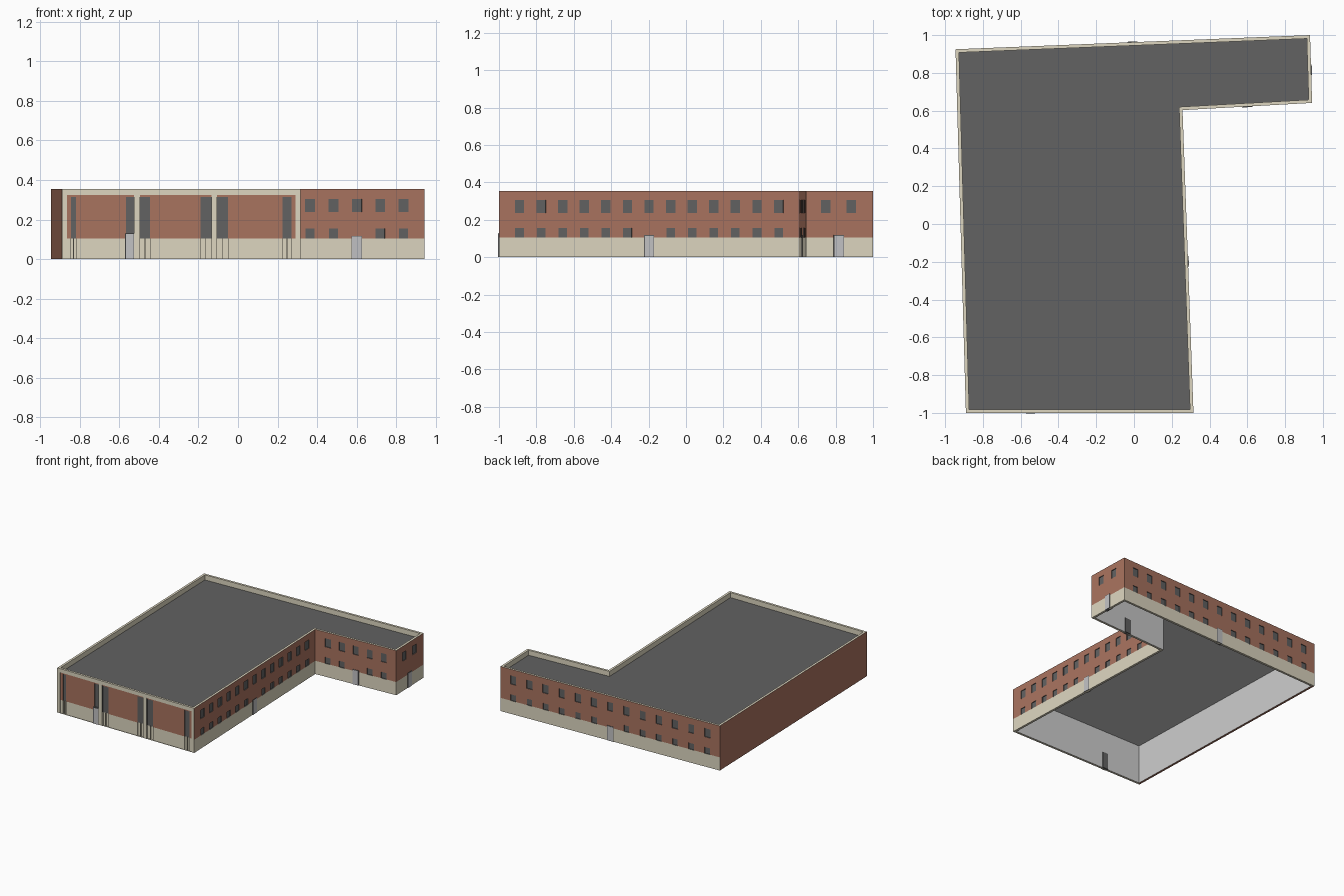
import bpy, bmesh
from mathutils import Vector

cube = bpy.data.objects.get("Cube")
if cube:
    bpy.data.objects.remove(cube, do_unlink=True)


def material(name, rgb):
    m = bpy.data.materials.new(name)
    m.use_nodes = True
    col = [((c / 255 + 0.055) / 1.055) ** 2.4 for c in rgb] + [1]
    m.diffuse_color = col
    m.node_tree.nodes["Principled BSDF"].inputs["Base Color"].default_value = col
    return m


BRICK, CREAM, DARK, GREY, PLASTER = range(5)
MATS = [material("brick", (169, 115, 95)), material("cream_stone", (221, 214, 192)),
        material("dark_grey", (98, 98, 98)), material("door_grey", (194, 194, 196)),
        material("plaster", (204, 204, 204))]

HEIGHT, ROOF, BASE, THICK = 0.355, 0.315, 0.105, 0.018

# Footprint, counter-clockwise from the front left corner as seen from the front
PLAN = [Vector(p) for p in ((-0.89, -1), (0.315, -1), (0.257, 0.603),
                            (0.943, 0.641), (0.932, 1), (-0.945, 0.925))]


def frame(i):
    """Start, direction, outward normal and length of one side."""
    p, q = PLAN[i], PLAN[(i + 1) % len(PLAN)]
    d = (q - p).normalized()
    return p, d, Vector((d.y, -d.x)), (q - p).length


def place(i, u, z, depth):
    p, d, n, _ = frame(i)
    v = p + d * u - n * depth
    return (v.x, v.y, z)


def make(name, faces):
    """Object from (points, material) faces."""
    bm = bmesh.new()
    for pts, mat in faces:
        bm.faces.new([bm.verts.new(p) for p in pts]).material_index = mat
    bmesh.ops.remove_doubles(bm, verts=bm.verts, dist=0.0001)
    mesh = bpy.data.meshes.new(name)
    bm.to_mesh(mesh)
    bm.free()
    for m in MATS:
        mesh.materials.append(m)
    ob = bpy.data.objects.new(name, mesh)
    bpy.context.collection.objects.link(ob)


def reveal(m1, d1, m2, d2):
    """Window frames line their own reveals; elsewhere the shallower panel does."""
    if DARK in (m1, m2):
        return DARK
    return m1 if d1 < d2 else m2


def wall(name, i, ground, patches):
    """Facade panelled by patches (u0, u1, z0, z1, material, depth); later ones win."""
    length = frame(i)[3]
    patches = [(0, length, 0, HEIGHT, ground, 0)] + patches
    us = sorted({round(u, 4) for p in patches for u in p[:2]})
    zs = sorted({round(z, 4) for p in patches for z in p[2:4]})

    def cell(a, b):
        u, z = (us[a] + us[a + 1]) / 2, (zs[b] + zs[b + 1]) / 2
        return [p for p in patches if p[0] < u < p[1] and p[2] < z < p[3]][-1][4:]

    faces = []
    for a in range(len(us) - 1):
        for b in range(len(zs) - 1):
            (u0, u1), (z0, z1) = us[a:a + 2], zs[b:b + 2]
            mat, d = cell(a, b)
            ring = ((u0, z0), (u1, z0), (u1, z1), (u0, z1))
            faces.append(([place(i, u, z, d) for u, z in ring], mat))
            # Reveals where neighbouring panels sit at different depths
            if a + 2 < len(us):
                m2, e = cell(a + 1, b)
                if e != d:
                    pts = ((z0, d), (z0, e), (z1, e), (z1, d))
                    faces.append(([place(i, u1, z, k) for z, k in pts], reveal(mat, d, m2, e)))
            if b + 2 < len(zs):
                m2, e = cell(a, b + 1)
                if e != d:
                    pts = ((u0, d), (u1, d), (u1, e), (u0, e))
                    faces.append(([place(i, u, z1, k) for u, k in pts], reveal(mat, d, m2, e)))
    make(name, faces)


def box(i, u0, u1, z1, d0, d1, mat):
    """Box set through a wall between two depths."""
    def ring(z):
        return [place(i, u, z, d) for u, d in ((u0, d0), (u1, d0), (u1, d1), (u0, d1))]
    lo, hi = ring(0), ring(z1)
    sides = [[lo[k], lo[(k + 1) % 4], hi[(k + 1) % 4], hi[k]] for k in range(4)]
    return [(f, mat) for f in sides + [hi, lo[::-1]]]


def door(name, i, u, height=0.118, width=0.054):
    """Dark frame through the wall with a pale leaf on the outside."""
    a, b = u - width / 2, u + width / 2
    make(name, box(i, a, b, height, -0.003, THICK + 0.006, DARK)
         + box(i, a + 0.004, b - 0.003, height - 0.004, -0.004, -0.002, GREY))


def windows(centres, z0, z1, w=0.05):
    return [(u - w / 2, u + w / 2, z0, z1, DARK, 0.006) for u in centres]


def two_rows(name, i, upper, lower):
    base = [(0, frame(i)[3], 0, BASE, CREAM, 0)]
    wall(name, i, BRICK, base + windows(upper, 0.237, 0.305)
         + windows(lower, BASE, 0.155, 0.046))


# Front facade: stone frame and pilasters around recessed brick bays
front = []
for a, b in ((-0.865, -0.525), (-0.495, -0.135), (-0.105, 0.29)):
    front += [(a + 0.89, b + 0.89, 0, BASE, CREAM, 0.006),
              (a + 0.89, b + 0.89, BASE, 0.325, BRICK, 0.006)]
for a, b in ((-0.843, -0.818), (-0.567, -0.525), (-0.495, -0.445),
             (-0.19, -0.135), (-0.105, -0.05), (0.225, 0.27)):
    a, b = a + 0.89, b + 0.89
    mid = (a + b) / 2
    front += [(a, b, BASE, 0.315, DARK, 0.011),
              (a, mid - 0.002, 0, BASE, CREAM, 0.015),
              (mid + 0.002, b, 0, BASE, CREAM, 0.015)]
wall("front_wall", 0, CREAM, front)
door("front_door", 0, 0.342, 0.13, 0.046)

# Long side wall
cols = [0.11 + 0.1155 * k for k in range(13)]
two_rows("long_side_wall", 1, cols, cols[:6] + cols[7:])
door("long_side_door", 1, cols[6])

# Wing walls
cols = [0.107 + 0.1185 * k for k in range(5)]
two_rows("wing_front_wall", 2, cols, cols[:2] + cols[3:])
door("wing_front_door", 2, cols[2] - 0.001)
two_rows("wing_end_wall", 3, [0.106, 0.242], [])
door("wing_end_door", 3, 0.176)

# Back wall
cols = [0.11 + 0.1385 * k for k in range(13)]
two_rows("back_wall", 4, cols, cols[:6] + cols[7:])
door("back_door", 4, cols[6])

# Blank party wall
wall("blank_side_wall", 5, BRICK, [])

# Inner outline, offset by the wall thickness
inner = []
for i in range(len(PLAN)):
    _, d0, n0, _ = frame(i - 1)
    p, d1, n1, _ = frame(i)
    inner.append(p - (n0 + n1) * (THICK / (1 + n0.dot(n1))))


def at(points, z):
    return [(p.x, p.y, z) for p in points]


def band(lower, upper, mats):
    n = len(lower)
    return [([lower[k], lower[(k + 1) % n], upper[(k + 1) % n], upper[k]], mats[k])
            for k in range(n)]


# Parapet coping, inner walls, wall foot, roof and plastered ceiling
make("parapet", band(at(PLAN, HEIGHT), at(inner, HEIGHT), [CREAM] * 6)
     + band(at(inner, HEIGHT), at(inner, ROOF), [CREAM] * 6))
make("inner_walls", band(at(inner, ROOF), at(inner, 0), [PLASTER] * 6))
make("wall_foot", band(at(inner, 0), at(PLAN, 0), [CREAM] * 5 + [BRICK]))
make("roof", [(at(inner, ROOF), DARK)])
make("ceiling", [(at(inner, ROOF - 0.004)[::-1], PLASTER)])
